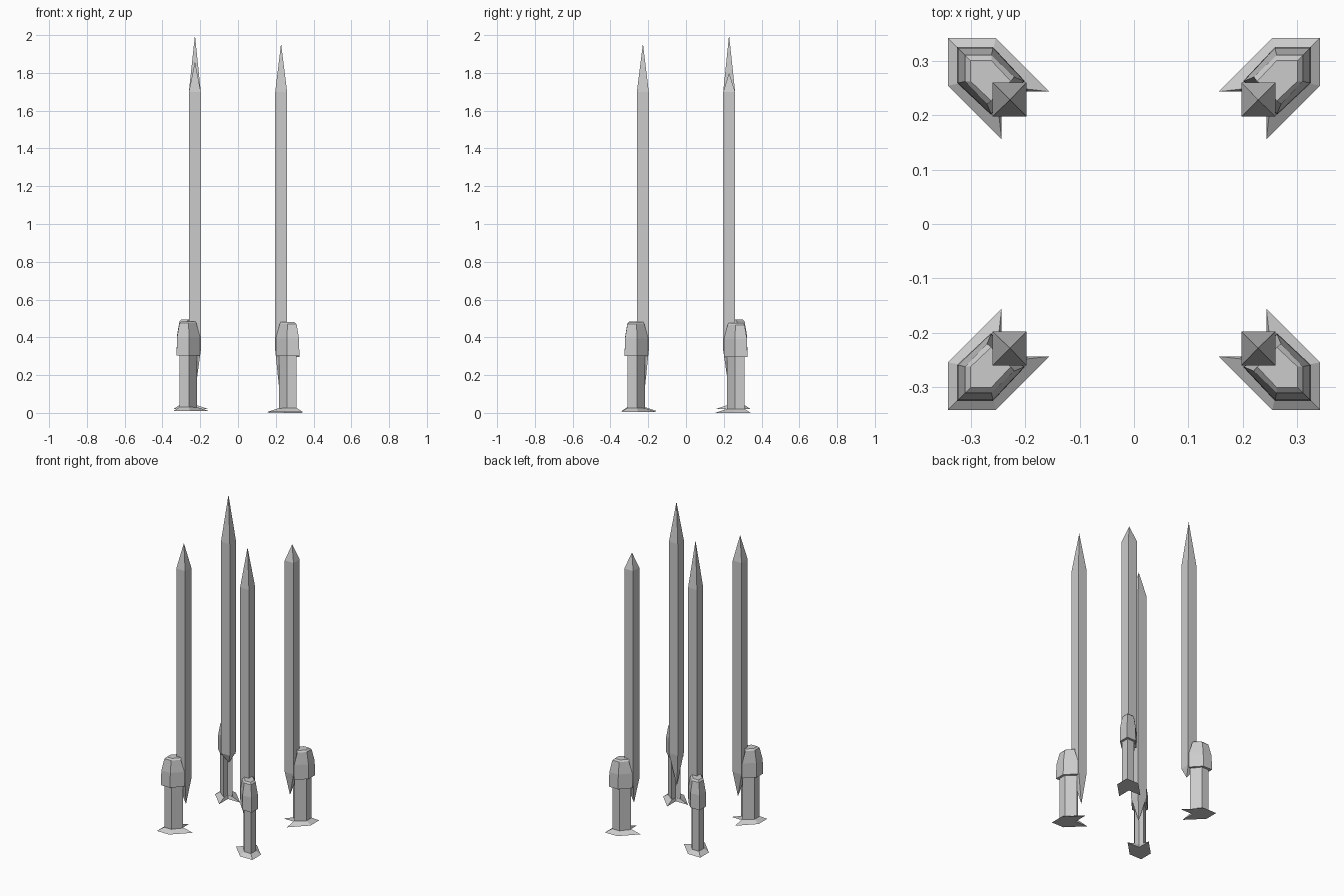
import bpy, bmesh

if "Cube" in bpy.data.objects:
    bpy.data.objects.remove(bpy.data.objects["Cube"])


def loft(name, rings, sx, sy, dz):
    """Skin a stack of equal-length rings, mirrored into its corner."""
    bm = bmesh.new()
    rows = [[bm.verts.new((x * sx, y * sy, z + dz)) for x, y, z in r] for r in rings]
    n = max(len(r) for r in rows)
    for a, b in zip(rows, rows[1:]):
        for i in range(n):
            j = (i + 1) % n
            if len(a) == 1:
                bm.faces.new((a[0], b[j], b[i]))
            elif len(b) == 1:
                bm.faces.new((a[i], a[j], b[0]))
            else:
                bm.faces.new((a[i], a[j], b[j], b[i]))
    for r in (rows[0], rows[-1]):
        if len(r) > 1:
            bm.faces.new(r)
    bmesh.ops.recalc_face_normals(bm, faces=bm.faces)
    me = bpy.data.meshes.new(name)
    bm.to_mesh(me)
    bm.free()
    ob = bpy.data.objects.new(name, me)
    bpy.context.collection.objects.link(ob)
    return ob


def chevron(o, e, t, s, n, z):
    """Arrow-shaped plan, symmetric about the diagonal, notched inside."""
    return [(x, y, z) for x, y in ((o, o), (e, o), (t, s), (n, n), (s, t), (o, e))]


def square(a, b, z):
    return [(a, a, z), (b, a, z), (b, b, z), (a, b, z)]


# corner: sign x, sign y, bracket lift, blade bottom tip, blade top tip
corners = {
    "front_right": (1, -1, 0.005, 0.12, 1.955),
    "front_left": (-1, -1, 0.010, 0.17, 1.86),
    "back_right": (1, 1, 0.000, 0.18, 1.80),
    "back_left": (-1, 1, 0.020, 0.27, 2.00),
}

for name, (sx, sy, dz, low, high) in corners.items():
    # flared foot plate
    loft("foot_" + name, [
        chevron(.342, .254, .155, .243, .243, 0.0),
        chevron(.312, .260, .215, .250, .246, 0.02)], sx, sy, dz)
    # post
    loft("post_" + name, [
        chevron(.31, .26, .216, .254, .246, 0.012),
        chevron(.31, .26, .216, .254, .246, 0.31)], sx, sy, dz)
    # thicker cap with tapered top
    loft("cap_" + name, [
        chevron(.325, .259, .200, .262, .242, 0.295),
        chevron(.323, .259, .201, .262, .242, 0.39),
        chevron(.310, .262, .220, .270, .246, 0.465),
        chevron(.300, .262, .226, .262, .248, 0.475)], sx, sy, dz)
    # square blade pointed at both ends
    loft("blade_" + name, [
        [(.219, .219, low)],
        square(.197, .260, 0.33),
        square(.197, .260, 1.70),
        [(.228, .228, high)]], sx, sy, 0)
